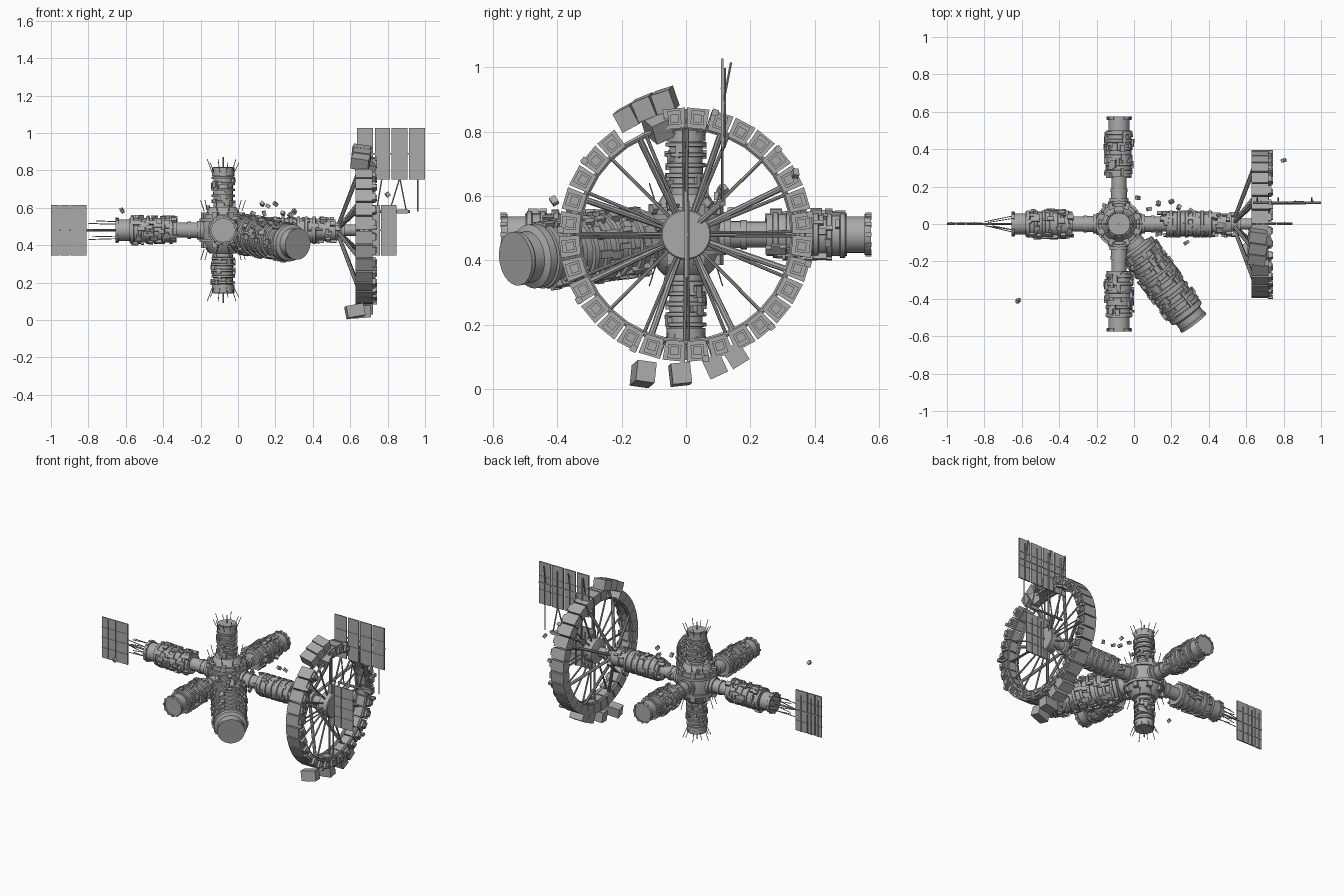
import bpy, bmesh, math, random
from mathutils import Vector, Matrix

if "Cube" in bpy.data.objects:
    bpy.data.objects.remove(bpy.data.objects["Cube"])

random.seed(4)
grey = bpy.data.materials.new("hull_grey")
grey.diffuse_color = (0.4, 0.4, 0.4, 1)
grey.use_nodes = True
grey.node_tree.nodes["Principled BSDF"].inputs["Base Color"].default_value = grey.diffuse_color
HUB = Vector((-0.08, 0, 0.48))
X, Y, Z = Vector((1, 0, 0)), Vector((0, 1, 0)), Vector((0, 0, 1))
RX = 0.675  # wheel plane


def finish(bm, name, smooth=False):
    bmesh.ops.recalc_face_normals(bm, faces=bm.faces)
    me = bpy.data.meshes.new(name)
    bm.to_mesh(me)
    bm.free()
    me.materials.append(grey)
    ob = bpy.data.objects.new(name, me)
    bpy.context.collection.objects.link(ob)
    if smooth:
        me.shade_smooth()
        me.set_sharp_from_angle(angle=math.radians(30))
    return ob


def frame(origin, direction):
    return Matrix.Translation(origin) @ direction.to_track_quat('Z', 'Y').to_matrix().to_4x4()


def lathe(bm, origin, direction, prof, n=24):
    # closed solid of revolution from (distance, radius) pairs
    m = frame(origin, direction)
    rings = [[bm.verts.new(m @ Vector((r * math.cos(2 * math.pi * i / n), r * math.sin(2 * math.pi * i / n), d)))
              for i in range(n)] for d, r in prof]
    for a, b in zip(rings, rings[1:]):
        for i in range(n):
            j = (i + 1) % n
            bm.faces.new((a[i], a[j], b[j], b[i]))
    bm.faces.new(rings[0])
    bm.faces.new(rings[-1])


def box(bm, size, m):
    bmesh.ops.create_cube(bm, size=1, matrix=m @ Matrix.Diagonal((*size, 1)))


def block(bm, centre, size, rx=0, ry=0, rz=0):
    r = Matrix.Rotation(math.radians(rz), 4, 'Z') @ Matrix.Rotation(math.radians(ry), 4, 'Y') \
        @ Matrix.Rotation(math.radians(rx), 4, 'X')
    box(bm, size, Matrix.Translation(centre) @ r)


def rod(bm, a, b, r, n=8):
    a, b = Vector(a), Vector(b)
    lathe(bm, a, b - a, [(0, r), ((b - a).length, r)], n)


def ribbed(d0, d1, r, count, h):
    # barrel with evenly spaced raised hoops
    out, s = [], (d1 - d0) / count
    for i in range(count):
        d = d0 + i * s
        out += [(d, r), (d + s * .45, r), (d + s * .5, r + h), (d + s * .85, r + h), (d + s * .9, r)]
    return out + [(d1, r)]


def greebles(name, origin, direction, d0, d1, r, count, big=1):
    # small equipment boxes scattered round a barrel
    bm = bmesh.new()
    m = frame(origin, direction)
    for _ in range(count):
        a = random.uniform(0, 2 * math.pi)
        size = [random.uniform(lo, hi) * big for lo, hi in ((.012, .026), (.01, .03), (.012, .045))]
        box(bm, size, m @ Matrix.Rotation(a, 4, 'Z') @ Matrix.Translation((r, 0, random.uniform(d0, d1))))
    finish(bm, name)


def arm(name, direction, prof, origin=HUB, n=24):
    bm = bmesh.new()
    lathe(bm, origin, direction, prof, n)
    return finish(bm, name, True)


# central hub with docking collars
arm("hub_core", Z, [(-.125, .07), (-.11, .085), (-.07, .11), (-.03, .118), (.03, .118),
                    (.07, .11), (.085, .11), (.085, .095), (.125, .07)])
bm = bmesh.new()
for d in (X, -X, Y, -Y):
    lathe(bm, HUB, d, [(.09, .06), (.12, .06), (.12, .05), (.14, .05)], 24)
for s in (1, -1):
    lathe(bm, HUB, Z, [(s * .055 - .008, .125), (s * .055 + .008, .125)], 24)
for i in range(8):
    a = math.radians(45 * i + 22.5)
    block(bm, HUB + Vector((.1 * math.cos(a), .1 * math.sin(a), .07)), (.04, .03, .05), rz=45 * i + 22.5)
    block(bm, HUB + Vector((.1 * math.cos(a), .1 * math.sin(a), -.07)), (.04, .03, .05), rz=45 * i + 22.5)
finish(bm, "hub_collars")

# four horizontal module arms
neck = [(.1, .042), (.17, .042), (.17, .046), (.19, .046), (.19, .04), (.25, .04)]
barrel = ribbed(.25, .5, .066, 6, .007)
tail = [(.5, .057), (.555, .057), (.555, .064), (.575, .064), (.575, .055), (.57, .055)]
for nm, d in (("left", -X), ("back", Y), ("front", -Y)):
    arm(nm + "_module", d, neck + barrel + tail)
    greebles(nm + "_module_equipment", HUB, d, .26, .48, .07, 60)
arm("right_module", X, neck + barrel + [(.5, .05), (.54, .05), (.54, .057), (.6, .057), (.6, .04), (.63, .04),
                                        (.63, .05), (.65, .05), (.65, .03), (.73, .03)])
greebles("right_module_equipment", HUB, X, .2, .62, .06, 75)

# upper and lower towers with aerials
for nm, s in (("upper", 1), ("lower", -1)):
    arm(nm + "_tower", Z * s, [(.1, .05), (.13, .05)] + ribbed(.13, .29, .052, 5, .011)
        + [(.29, .06), (.335, .06), (.335, .05), (.338, .05)])
    greebles(nm + "_tower_equipment", HUB, Z * s, .14, .28, .058, 26, .8)
    bm = bmesh.new()
    for i in range(10):
        a = 2 * math.pi * i / 10
        c, t = math.cos(a), math.sin(a)
        rod(bm, HUB + Vector((.055 * c, .055 * t, .3 * s)), HUB + Vector((.085 * c, .085 * t, (.36 + .02 * (i % 2)) * s)), .002, 5)
        rod(bm, HUB + Vector((.1 * c, .1 * t, .1 * s)), HUB + Vector((.12 * c, .12 * t, .16 * s)), .002, 5)
    rod(bm, HUB + Z * .3 * s, HUB + Z * .39 * s, .004, 6)
    finish(bm, nm + "_tower_aerials")

# large slanted module
D = Vector((.40, -.53, -.075)).normalized()
arm("large_module", D, [(.08, .055), (.15, .06), (.16, .08)] + ribbed(.16, .58, .094, 9, .01)
    + [(.58, .1), (.605, .1), (.615, .08), (.65, .08), (.655, .084), (.668, .084)], n=32)
greebles("large_module_equipment", HUB, D, .17, .57, .1, 130, 1.1)


def wheel(a, r, x=RX):
    return Vector((x, r * math.cos(a), HUB.z + r * math.sin(a)))


# habitat wheel of wedge cabins, with two missing
step = 2 * math.pi / 32
cabins, hatches, liner = bmesh.new(), bmesh.new(), bmesh.new()
for i in range(32):
    a = (i + .5) * step
    for r in (.332, .336):
        rod(liner, wheel(a - step / 2, r, RX + (r - .334) * 15), wheel(a + step / 2, r, RX + (r - .334) * 15), .008, 6)
    if i in (9, 10):
        continue
    h = step * .45
    pts = [wheel(a + s * h, r, RX + dx) for dx in (-.047, .045) for r, s in ((.332, -1), (.395, -1), (.395, 1), (.332, 1))]
    v = [cabins.verts.new(p) for p in pts]
    for q in ((0, 1, 2, 3), (4, 5, 6, 7), (0, 1, 5, 4), (1, 2, 6, 5), (2, 3, 7, 6), (3, 0, 4, 7)):
        cabins.faces.new([v[k] for k in q])
    deg = math.degrees(a)
    block(hatches, wheel(a, .365, RX + .05), (.02, .044, .04), rx=deg)
    block(hatches, wheel(a, .362, RX + .063), (.012, .026, .026), rx=deg)
    if i % 3 == 0:
        block(hatches, wheel(a + .06, .39, RX + .055), (.025, .02, .02), rx=deg)
finish(cabins, "wheel_cabins")
finish(hatches, "wheel_hatches")
finish(liner, "wheel_liner")

# loose cabins drifting off the wheel
bm = bmesh.new()
for y, z, x, rx, ry, rz in ((-.065, .897, .66, 18, 8, -8), (-.125, .875, .66, 22, 8, -8), (-.18, .845, .655, 28, 8, -8),
                            (-.09, .815, .68, 25, 20, 25), (-.133, .047, .625, -8, -10, 12), (-.018, .046, .66, 6, -5, 5),
                            (.09, .072, .675, 25, 0, 0), (.155, .105, .675, 32, 0, 0)):
    block(bm, (x, y, z), (.095, .06, .065), rx, ry, rz)
finish(bm, "loose_cabins")

# wheel hub, spokes and slanted braces
arm("wheel_hub", X, [(-.045, .04), (-.03, .078), (.03, .078), (.035, .074)], Vector((RX, 0, HUB.z)), 32)
bm = bmesh.new()
for i in range(16):
    a = 2 * math.pi * i / 16
    rod(bm, wheel(a - .04, .06), wheel(a - .01, .335), .0055)
    if i % 4 == 0:
        rod(bm, wheel(a + .12, .06, RX + .02), wheel(a + .025, .335, RX + .02), .004)
    if i % 2:
        rod(bm, wheel(a + .06, .04, .54), wheel(a + .06, .335, RX - .03), .01)
finish(bm, "wheel_spokes", True)


def solar(name, strips, y, z0, z1, rows):
    # thin strips with ribs across both faces
    bm = bmesh.new()
    for x0, x1 in strips:
        block(bm, ((x0 + x1) / 2, y, (z0 + z1) / 2), (x1 - x0, .008, z1 - z0))
        rod(bm, ((x0 + x1) / 2, y + .008, z0), ((x0 + x1) / 2, y + .008, z1 - .03), .004, 6)
        for k in range(1, rows):
            z = z0 + (z1 - z0) * k / rows
            block(bm, ((x0 + x1) / 2, y, z), (x1 - x0, .013, .004))
    block(bm, ((strips[0][0] + strips[-1][1]) / 2, y + .005, (z0 + z1) / 2), (strips[-1][1] - strips[0][0], .006, .01))
    finish(bm, name)


solar("left_solar_panel", [(-1, -.955), (-.95, -.9), (-.895, -.81)], 0, .345, .615, 4)
solar("right_solar_panel", [(.665, .71), (.715, .76), (.765, .848)], 0, .345, .615, 4)
solar("upper_solar_panel", [(.635, .722), (.732, .812), (.822, .905), (.915, 1)], .113, .75, 1.027, 3)

# panel masts and booms
bm = bmesh.new()
for i in range(8):
    a = 2 * math.pi * i / 8
    c, t = math.cos(a), math.sin(a)
    rod(bm, (-.64, .045 * c, HUB.z + .045 * t), (-.8 + .02 * (i % 3), .012 * c, HUB.z + .05 * t), .0025, 5)
rod(bm, (-.64, 0, HUB.z), (-.81, 0, HUB.z), .006)
for x0, x1 in ((.68, .70), (.77, .74), (.865, .81), (.865, .9), (.96, .96)):
    rod(bm, (x0, .113, .76), (x1, .113, .58), .004, 6)
rod(bm, (.66, .113, .58), (.92, .113, .58), .008)
rod(bm, (.69, .02, .5), (.74, .113, .58), .01)
block(bm, (.88, .113, .58), (.06, .02, .022))
for x in (.66, .77, .95):
    rod(bm, (x, .118, .9), (x, .14, 1.015), .004, 6)
finish(bm, "panel_masts")

# drifting fragments and end rim lugs
bm = bmesh.new()
for x, y, z in ((.08, .08, .57), (.13, .11, .62), (.16, .06, .61), (.2, .12, .62), (.24, .09, .57), (.3, .07, .58),
                (-.16, .1, .6), (-.62, -.41, .585), (.8, .34, .67), (.02, .14, .55), (.14, -.05, .57), (.28, -.1, .56)):
    block(bm, (x, y, z), (.025, .02, .018), random.uniform(0, 90), random.uniform(0, 90), random.uniform(0, 90))
finish(bm, "fragments")
bm = bmesh.new()
for d in (-X, Y, -Y):
    m = frame(HUB, d)
    for i in range(12):
        box(bm, (.012, .012, .018), m @ Matrix.Rotation(math.radians(30 * i), 4, 'Z') @ Matrix.Translation((.062, 0, .567)))
finish(bm, "rim_lugs")
